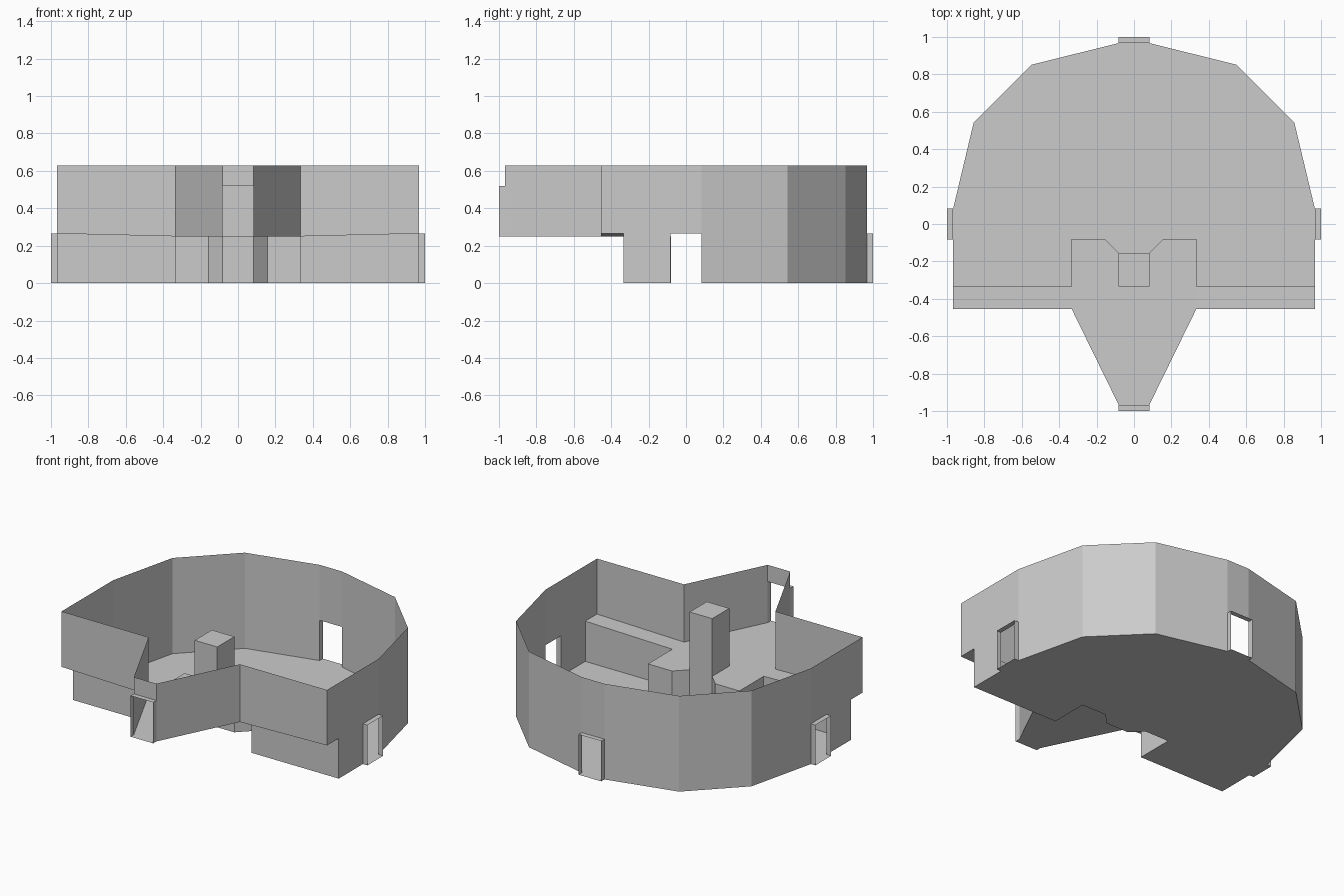
import bpy
from math import cos, sin, radians

if "Cube" in bpy.data.objects:
    bpy.data.objects.remove(bpy.data.objects["Cube"])

R, D = 0.967, 0.082          # wall radius, half door width
H, F, L = 0.63, 0.25, 0.265  # wall top, platform height, lower door height
E = 0.333                    # inner edge of the ledges


def make(name, faces, mirror=True):
    """Object from a list of polygons, welded and mirrored across x = 0."""
    verts, polys = [], []
    for face in faces:
        ids = []
        for p in face:
            p = tuple(round(c, 5) for c in p)
            if p not in verts:
                verts.append(p)
            ids.append(verts.index(p))
        polys.append(ids)
    me = bpy.data.meshes.new(name)
    me.from_pydata(verts, [], polys)
    ob = bpy.data.objects.new(name, me)
    bpy.context.collection.objects.link(ob)
    if mirror:
        mod = ob.modifiers.new("mirror", "MIRROR")
        mod.use_clip = True
    return ob


def strip(pts):
    """Upright wall panels through points (x, y, low, high)."""
    return [[(a[0], a[1], a[2]), (b[0], b[1], b[2]), (b[0], b[1], b[3]), (a[0], a[1], a[3])]
            for a, b in zip(pts, pts[1:])]


def levels(pts, low, high):
    return [(x, y, low, high) for x, y in pts]


def flat(pts, z):
    return [(x, y, z) for x, y in pts]


arc = [(D, R), (0.547, 0.852), (0.857, 0.543), (R, D)]
bay = [(E, -0.08), (0.157, -0.08), (D, -0.155)]

# Outer walls, leaving the door openings free
walls = strip(levels([(0, R), (D, R)], L, H))
walls += strip(levels(arc, 0, H))
walls += strip(levels([(R, D), (R, -D)], L, H))
walls += strip(levels([(R, -D), (R, -E)], 0, H))
walls += strip([(R, -E, L, H), (R, -0.455, L, H), (E, -0.455, F, H), (D, -R, F, H)])
walls += strip(levels([(D, -R), (0, -R)], 0.52, H))
make("outer_walls", walls)

# Lower floor
make("lower_floor", [flat([(0, -0.155), (D, -0.155), *bay[1::-1], (E, -E), (R, -E),
                           *arc[::-1], (0, R)], 0)])

# Raised platform around the pillar, and the slightly sloping side ledges
make("platform", [
    flat([(0, -R), (D, -R), (E, -0.455), (E, -E), *bay, (D, -E), (0, -E)], F),
    [(E, -0.455, F), (R, -0.455, L), (R, -E, L), (E, -E, F)]])

# Riser walls between the lower floor and the platform
make("platform_riser", strip([(R, -E, 0, L), (E, -E, 0, F), *levels(bay, 0, F)])
     + strip(levels([(D, -0.155), (0, -0.155)], 0, F)))

# Pillar
post = [(0, -E), (D, -E), (D, -0.155), (0, -0.155)]
make("pillar", strip(levels(post, F, H)) + [flat(post, H)])


# Door frames: short open tubes poking out of the walls
def door_frame(name, degrees, low, high):
    c, s = cos(radians(degrees)), sin(radians(degrees))
    ring = [(-D, low), (D, low), (D, high), (-D, high)]

    def at(p, y):
        return (c * p[0] - s * y, s * p[0] + c * y, p[1])
    make(name, [[at(p, R), at(q, R), at(q, 1), at(p, 1)]
                for p, q in zip(ring, ring[1:] + ring[:1])], mirror=False)


door_frame("back_door_frame", 0, 0, L)
door_frame("left_door_frame", 90, 0, L)
door_frame("front_door_frame", 180, F, 0.52)
door_frame("right_door_frame", 270, 0, L)
